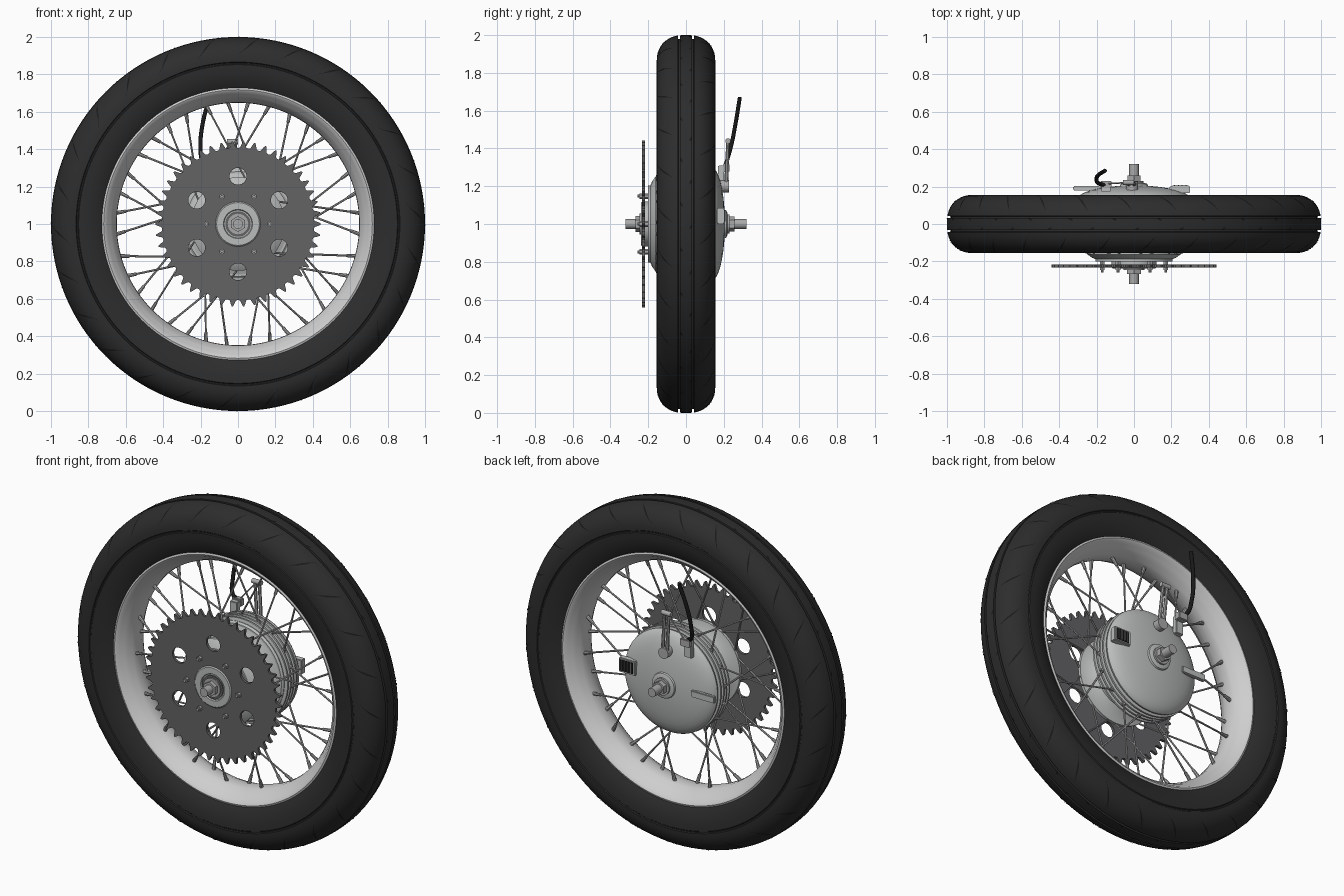
import bpy, bmesh
from math import sin, cos, pi, radians
from mathutils import Vector, Matrix

cube = bpy.data.objects.get("Cube")
if cube:
    bpy.data.objects.remove(cube, do_unlink=True)

HUB = Vector((0, 0, 1))


def material(name, r, g, b):
    m = bpy.data.materials.new(name)
    m.use_nodes = True
    m.diffuse_color = (r, g, b, 1)
    node = next(n for n in m.node_tree.nodes if n.type == 'BSDF_PRINCIPLED')
    node.inputs["Base Color"].default_value = (r, g, b, 1)
    return m


RUBBER = material("tyre rubber", .026, .026, .026)
GROOVE = material("groove black", .01, .01, .01)
RIM = material("polished rim", .62, .62, .62)
ALLOY = material("cast alloy", .5, .51, .51)
STEEL = material("bright steel", .4, .4, .4)
DARK = material("sprocket steel", .125, .125, .13)


def finish(name, bm, mat):
    bmesh.ops.remove_doubles(bm, verts=bm.verts, dist=1e-5)
    bmesh.ops.recalc_face_normals(bm, faces=bm.faces)
    me = bpy.data.meshes.new(name)
    bm.to_mesh(me)
    bm.free()
    me.materials.append(mat)
    ob = bpy.data.objects.new(name, me)
    bpy.context.collection.objects.link(ob)
    return ob


def polar(r, y, a):
    return Vector((r * sin(a), y, 1 + r * cos(a)))


def lathe(name, profile, mat, segs=64, closed=False):
    """Spin (radius, y) points round the axle."""
    bm = bmesh.new()
    rings = [[bm.verts.new(polar(r, y, 2 * pi * i / segs)) for i in range(segs)]
             for r, y in profile]
    pairs = list(zip(rings, rings[1:] + rings[:1]))
    for a, b in pairs if closed else pairs[:-1]:
        for i in range(segs):
            j = (i + 1) % segs
            bm.faces.new((a[i], a[j], b[j], b[i]))
    return finish(name, bm, mat)


def add_rod(bm, a, b, r1, r2=None, segs=8):
    a, b = Vector(a), Vector(b)
    turn = (b - a).to_track_quat('Z', 'Y').to_matrix().to_4x4()
    bmesh.ops.create_cone(bm, cap_ends=True, segments=segs, radius1=r1,
                          radius2=r1 if r2 is None else r2, depth=(b - a).length,
                          matrix=Matrix.Translation((a + b) / 2) @ turn)


def rod(name, a, b, r, mat, segs=24, r2=None):
    bm = bmesh.new()
    add_rod(bm, a, b, r, r2, segs)
    return finish(name, bm, mat)


def box(name, lo, hi, mat, bevel=.004):
    lo, hi = Vector(lo), Vector(hi)
    bm = bmesh.new()
    bmesh.ops.create_cube(bm, size=1, matrix=Matrix.Translation((lo + hi) / 2)
                          @ Matrix.Diagonal((*(hi - lo), 1)))
    if bevel:
        bmesh.ops.bevel(bm, geom=bm.edges[:], offset=bevel, segments=2, affect='EDGES')
    return finish(name, bm, mat)


def mirrored(half):
    return half + [(r, -y) for r, y in reversed(half) if y > 0]


# Tyre: sidewall with a ring groove, round shoulder, two centre grooves
shoulder = [(.87 + .128 * sin(a), .03 + .125 * cos(a))
            for a in (radians(8 + 9 * i) for i in range(9))]
half = [(.70, .09), (.715, .112), (.735, .126), (.78, .145), (.82, .153), (.852, .155),
        (.856, .15), (.862, .15), (.866, .155)]
half += shoulder + [(.998, .043), (.98, .041), (.98, .033), (.999, .031), (1, .012), (1, 0)]
lathe("tyre", mirrored(half), RUBBER, 128, closed=True)

# Curved tread cuts on both shoulders and short ticks on the centre rib
bm = bmesh.new()
COUNT = 26
for k in range(COUNT):
    for side in (-1, 1):
        base = 2 * pi * (k + (.5 if side > 0 else 0)) / COUNT
        cut = shoulder[1:8]
        last = None
        for i, (r, y) in enumerate(cut):
            t = i / (len(cut) - 1)
            n = Vector((r - .87, y - .03)).normalized() * .0025
            w = .002 + .011 * sin(pi * t) ** 2
            mid = base + .11 * t ** .7
            pair = [bm.verts.new(polar(r + n.x, side * (y + n.y), mid + s * w))
                    for s in (-.5, .5)]
            if last:
                bm.faces.new((last[0], last[1], pair[1], pair[0]))
            last = pair
        tick = [(.03, 0), (.03, .02), (.018, .032), (.018, .018)]
        bm.faces.new([bm.verts.new(polar(1.0012, side * y, base + a)) for y, a in tick])
finish("tread_cuts", bm, GROOVE)

# Rim: dished channel with rolled lips
rim_half = [(.712, .10), (.728, .112), (.728, .122), (.718, .126), (.706, .12), (.696, .105),
            (.682, .092), (.668, .07), (.656, .045), (.65, .03), (.648, 0)]
rim_outer = [(.67, 0), (.70, .09)]
lathe("rim", mirrored(rim_half) + [(.70, -.09), (.67, 0), (.70, .09)], RIM, 128, closed=True)

# Hub barrel, finned brake drum and its domed cover
lathe("hub_barrel", [(0, -.20), (.205, -.20), (.205, -.188), (.225, -.18), (.25, -.162),
                     (.25, -.145), (.2, -.135), (.165, -.11), (.16, -.06), (.2, -.02),
                     (.27, .005), (.27, .02), (0, .02)], ALLOY)
drum = [(0, .005), (.28, .005), (.29, .015)]
for i in range(4):
    y = .022 + .026 * i
    drum += [(.288, y), (.306, y + .004), (.306, y + .014), (.288, y + .018)]
lathe("brake_drum", drum + [(.288, .13), (0, .13)], ALLOY, 72)
lathe("drum_cover", [(0, .128), (.3, .128), (.302, .138), (.296, .148), (.28, .16), (.262, .17),
                     (.23, .181), (.19, .19), (.14, .198), (.09, .203), (.075, .204),
                     (.072, .214), (.055, .22), (0, .22)], ALLOY, 72)

# Spokes with nipples, laced from the front flange and the drum
bm = bmesh.new()
SPOKES = 36
for k in range(SPOKES):
    front = k % 2 == 0
    lean = radians(32 if front else 22) * (1 if k // 2 % 2 else -1)
    a = 2 * pi * (k + .5) / SPOKES
    start = polar(.21, -.172, a + lean) if front else polar(.295, .075, a + lean)
    end = polar(.66, -.018 if front else .018, a)
    d = (end - start).normalized()
    add_rod(bm, start, end, .0055, segs=6)
    add_rod(bm, end - d * .06, end, .0085, .011, segs=8)
    add_rod(bm, start - d * .006, start + d * .02, .01, segs=8)
finish("spokes", bm, STEEL)

# Sprocket: toothed outline with round windows, as a filled flat curve
def sprocket():
    cu = bpy.data.curves.new("sprocket_outline", 'CURVE')
    cu.dimensions, cu.fill_mode, cu.extrude = '2D', 'BOTH', .008

    def loop(points):
        sp = cu.splines.new('POLY')
        sp.points.add(len(points) - 1)
        for p, (x, y) in zip(sp.points, points):
            p.co = (x, y, 0, 1)
        sp.use_cyclic_u = True

    def circle(x, y, r, n=32):
        loop([(x + r * cos(2 * pi * i / n), y + r * sin(2 * pi * i / n)) for i in range(n)])

    teeth = 46
    tooth = [(0, .406), (.2, .41), (.36, .432), (.45, .442), (.55, .442), (.64, .432), (.8, .41)]
    loop([(r * sin(a), r * cos(a)) for k in range(teeth) for f, r in tooth
          for a in [2 * pi * (k + f) / teeth]])
    circle(0, 0, .1)
    for i in range(6):
        a = pi / 3 * i
        circle(.255 * sin(a), .255 * cos(a), .045)
    tmp = bpy.data.objects.new("sprocket_outline", cu)
    bpy.context.collection.objects.link(tmp)
    bpy.context.view_layer.update()
    me = bpy.data.meshes.new_from_object(tmp.evaluated_get(
        bpy.context.evaluated_depsgraph_get()))
    bpy.data.objects.remove(tmp, do_unlink=True)
    bm = bmesh.new()
    bm.from_mesh(me)
    bmesh.ops.transform(bm, verts=bm.verts, matrix=Matrix.Translation((0, -.224, 1))
                        @ Matrix.Rotation(pi / 2, 4, 'X'))
    finish("sprocket", bm, DARK)


sprocket()

# Sprocket carrier boss, bearing seal and bolts
lathe("carrier_boss", [(0, -.198), (.12, -.198), (.12, -.232), (.114, -.237), (.078, -.237),
                       (.074, -.23), (0, -.23)], ALLOY)
lathe("bearing_seal", [(0, -.229), (.068, -.229), (.068, -.238), (0, -.238)], DARK)
bm = bmesh.new()
for i in range(6):
    a = pi / 3 * i + pi / 6
    add_rod(bm, polar(.17, -.2, a), polar(.17, -.247, a), .015, segs=6)
    add_rod(bm, polar(.17, -.247, a), polar(.17, -.258, a), .008, segs=10)
finish("sprocket_bolts", bm, STEEL)

# Axle with washers and nuts
rod("axle", (0, -.32, 1), (0, .32, 1), .026, STEEL)
rod("front_washer", (0, -.236, 1), (0, -.245, 1), .055, STEEL, 32)
rod("front_nut", (0, -.245, 1), (0, -.268, 1), .042, STEEL, 6)
rod("rear_washer", (0, .218, 1), (0, .23, 1), .05, STEEL, 32)
rod("rear_nut", (0, .23, 1), (0, .258, 1), .04, STEEL, 6)

# Brake cover fittings: torque lug with dark slotted plate, and opposite arm
box("torque_lug", (.19, .165, 1.0), (.3, .202, 1.085), ALLOY)
box("lug_plate", (.205, .2, 1.01), (.292, .205, 1.075), GROOVE, 0)
for i in range(4):
    x = .215 + .02 * i
    box("lug_rib", (x, .204, 1.012), (x + .005, .208, 1.073), DARK, 0)
box("cover_arm", (-.325, .18, .975), (-.17, .202, 1.015), ALLOY)

# Brake lever: pivot, twin arms and top pin
rod("lever_pivot", (-.01, .18, 1.2), (-.01, .228, 1.2), .032, STEEL)
bm = bmesh.new()
for dx in (-.014, .014):
    add_rod(bm, (-.01 + dx, .212, 1.19), (-.03 + dx, .222, 1.45), .011, .009, segs=8)
add_rod(bm, (-.06, .222, 1.44), (0, .222, 1.44), .014, segs=12)
finish("brake_lever", bm, STEEL)

# Cable stop block and curved cable
box("cable_stop", (-.175, .17, 1.2), (-.125, .2, 1.31), ALLOY)
box("cable_clamp", (-.18, .195, 1.275), (-.12, .23, 1.32), STEEL)
rod("cable_wire", (-.15, .215, 1.3), (-.03, .222, 1.44), .004, STEEL, 8)
cu = bpy.data.curves.new("cable", 'CURVE')
cu.dimensions, cu.bevel_depth, cu.bevel_resolution, cu.use_fill_caps = '3D', .011, 3, True
path = [(-.145, .207, 1.305), (-.185, .215, 1.33), (-.2, .238, 1.41), (-.19, .262, 1.53),
        (-.155, .285, 1.67)]
sp = cu.splines.new('BEZIER')
sp.bezier_points.add(len(path) - 1)
for bp, co in zip(sp.bezier_points, path):
    bp.co = co
    bp.handle_left_type = bp.handle_right_type = 'AUTO'
cu.materials.append(GROOVE)
bpy.context.collection.objects.link(bpy.data.objects.new("brake_cable", cu))

# Smooth round surfaces, keep edges crisp
bpy.ops.object.select_all(action='DESELECT')
for ob in bpy.context.scene.objects:
    if ob.type == 'MESH':
        ob.select_set(True)
        bpy.context.view_layer.objects.active = ob
bpy.ops.object.shade_smooth_by_angle(angle=radians(32))
